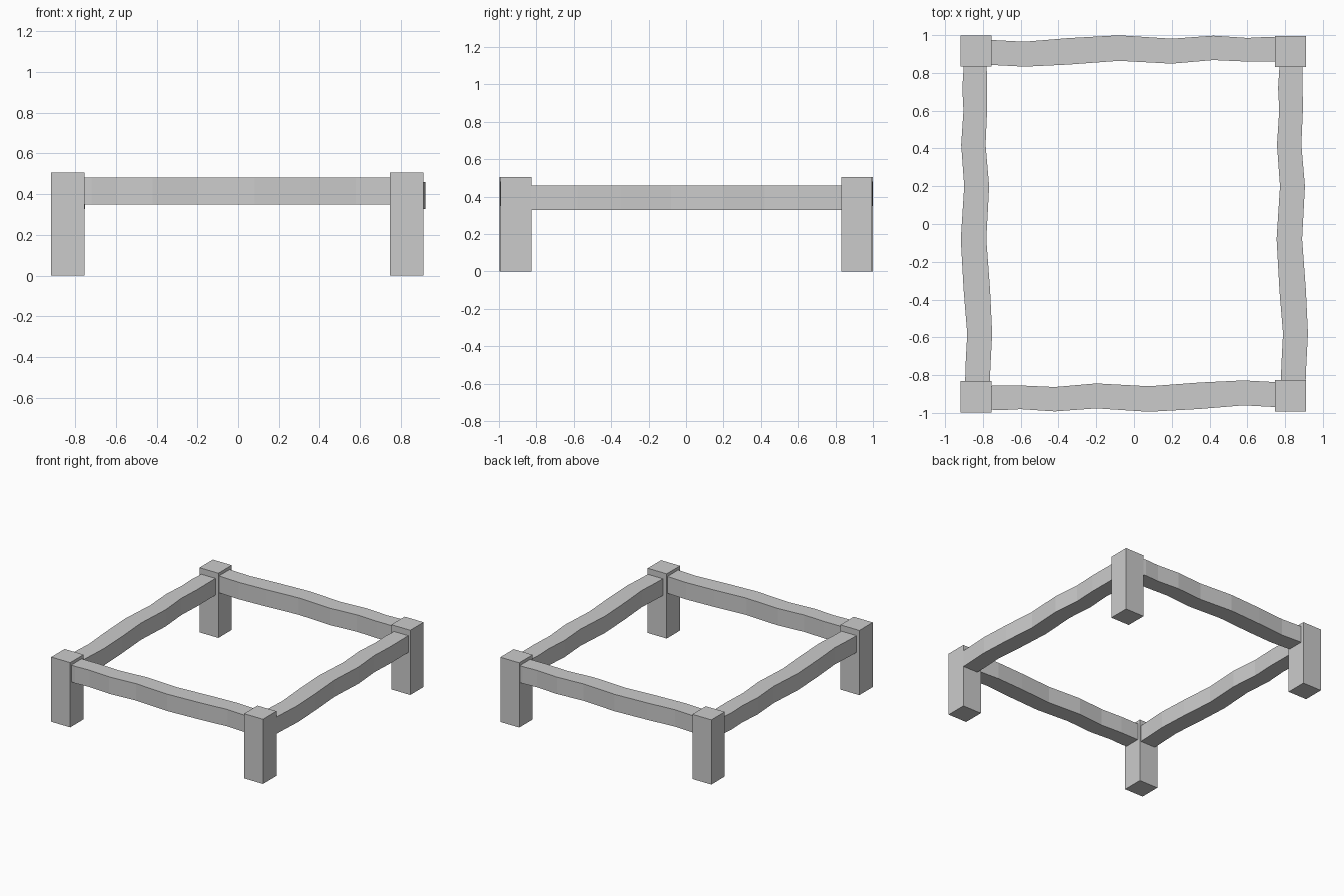
import bpy, bmesh
from mathutils import Matrix

cube = bpy.data.objects.get("Cube")
if cube:
    bpy.data.objects.remove(cube, do_unlink=True)

grey = bpy.data.materials.new("plain_grey")
grey.use_nodes = True
colour = (0.6, 0.6, 0.6, 1)
grey.diffuse_color = colour
grey.node_tree.nodes["Principled BSDF"].inputs["Base Color"].default_value = colour


def finish(name, bm):
    bmesh.ops.recalc_face_normals(bm, faces=bm.faces)
    mesh = bpy.data.meshes.new(name)
    bm.to_mesh(mesh)
    bm.free()
    mesh.materials.append(grey)
    obj = bpy.data.objects.new(name, mesh)
    bpy.context.collection.objects.link(obj)


# Square corner posts
def leg(name, x, y):
    bm = bmesh.new()
    bmesh.ops.create_cube(bm, size=1, matrix=Matrix.Translation((x, y, 0.253))
                          @ Matrix.Diagonal((0.164, 0.165, 0.506, 1)))
    finish(name, bm)


# Wavy timber outline: distance along, outer edge, inner edge
WAVE = [(-0.72, -0.986, -0.856), (-0.60, -0.980, -0.855), (-0.42, -0.992, -0.863),
        (-0.20, -0.976, -0.844), (0.08, -0.994, -0.859), (0.35, -0.979, -0.839),
        (0.58, -0.960, -0.828), (0.75, -0.969, -0.837)]


def rail(name, half, z0, z1, place):
    pts = [(-half, -0.976, -0.857)] + WAVE + [(half, -0.972, -0.842)]
    bm = bmesh.new()
    rings = []
    for t, outer, inner in pts:
        ring = [(outer, z0), (inner, z0), (inner, z1), (outer, z1)]
        rings.append([bm.verts.new((*place(t, s), z)) for s, z in ring])
    for a, b in zip(rings, rings[1:]):
        for i in range(4):
            j = (i + 1) % 4
            bm.faces.new((a[i], a[j], b[j], b[i]))
    bm.faces.new(rings[0])
    bm.faces.new(rings[-1])
    finish(name, bm)


leg("front_right_leg", -0.836, -0.915)
leg("front_left_leg", 0.828, -0.909)
leg("back_right_leg", -0.836, 0.916)
leg("back_left_leg", 0.828, 0.913)

# Upper rails across the front and back, lower rails along the sides
rail("front_rail", 0.82, 0.35, 0.482, lambda t, s: (t, s))
rail("back_rail", 0.82, 0.35, 0.482, lambda t, s: (-t, -s + 0.005))
rail("right_rail", 0.88, 0.328, 0.459, lambda t, s: (s + 0.077, -t))
rail("left_rail", 0.88, 0.328, 0.459, lambda t, s: (s + 1.749, -t))
